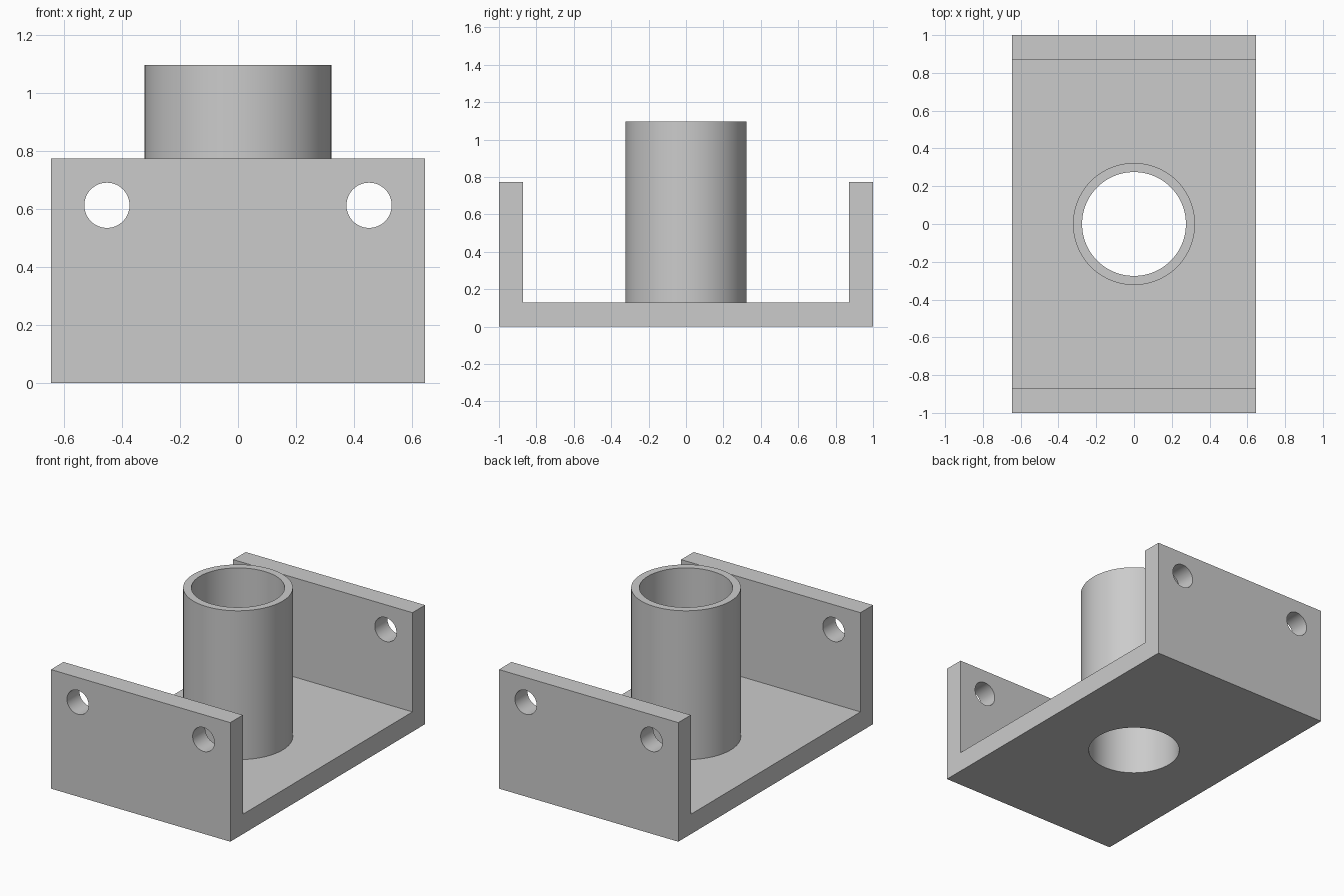
import bpy
import bmesh
from math import radians
from mathutils import Matrix

cube = bpy.data.objects.get("Cube")
if cube:
    bpy.data.objects.remove(cube, do_unlink=True)

# Main dimensions
HALF_W, HALF_L = 0.645, 1.0
WALL, WALL_TOP = 0.129, 0.774
TUBE_R, BORE_R, TUBE_TOP = 0.323, 0.275, 1.097
HOLE_R, HOLE_X, HOLE_Z = 0.078, 0.452, 0.613

grey = bpy.data.materials.new("plain grey")
grey.use_nodes = True
grey.diffuse_color = (0.6, 0.6, 0.6, 1)
grey.node_tree.nodes["Principled BSDF"].inputs["Base Color"].default_value = (0.6, 0.6, 0.6, 1)


def make_object(name, bm):
    bmesh.ops.recalc_face_normals(bm, faces=bm.faces)
    mesh = bpy.data.meshes.new(name)
    bm.to_mesh(mesh)
    bm.free()
    mesh.materials.append(grey)
    obj = bpy.data.objects.new(name, mesh)
    bpy.context.collection.objects.link(obj)
    return obj


def cylinder(name, radius, depth, matrix, sides=64):
    bm = bmesh.new()
    bmesh.ops.create_cone(bm, cap_ends=True, segments=sides, radius1=radius,
                          radius2=radius, depth=depth, matrix=matrix)
    return make_object(name, bm)


def boolean(target, tool, operation):
    mod = target.modifiers.new(tool.name, 'BOOLEAN')
    mod.operation, mod.solver, mod.object = operation, 'EXACT', tool
    bpy.context.view_layer.objects.active = target
    bpy.ops.object.modifier_apply(modifier=mod.name)
    bpy.data.objects.remove(tool, do_unlink=True)


# U-shaped channel: side profile extruded across the width
inner = HALF_L - WALL
profile = [(-HALF_L, 0), (HALF_L, 0), (HALF_L, WALL_TOP), (inner, WALL_TOP),
           (inner, WALL), (-inner, WALL), (-inner, WALL_TOP), (-HALF_L, WALL_TOP)]
bm = bmesh.new()
face = bm.faces.new([bm.verts.new((-HALF_W, y, z)) for y, z in profile])
ext = bmesh.ops.extrude_face_region(bm, geom=[face])
bmesh.ops.translate(bm, vec=(2 * HALF_W, 0, 0),
                    verts=[v for v in ext["geom"] if isinstance(v, bmesh.types.BMVert)])
bracket = make_object("channel_bracket", bm)

# Upright tube joined to the base, bored right through
tube_bottom = WALL / 2
tube = cylinder("upright_tube", TUBE_R, TUBE_TOP - tube_bottom,
                Matrix.Translation((0, 0, (TUBE_TOP + tube_bottom) / 2)), 96)
boolean(bracket, tube, 'UNION')
bore = cylinder("bore_cutter", BORE_R, 4, Matrix.Identity(4), 96)
boolean(bracket, bore, 'DIFFERENCE')

# Bolt holes through both end walls
for side in (-1, 1):
    for end in (-1, 1):
        place = Matrix.Translation((side * HOLE_X, end * (HALF_L - WALL / 2), HOLE_Z))
        drill = cylinder("hole_cutter", HOLE_R, 3 * WALL,
                         place @ Matrix.Rotation(radians(90), 4, 'X'), 48)
        boolean(bracket, drill, 'DIFFERENCE')

# Smooth round walls, crisp edges
bpy.ops.object.select_all(action='DESELECT')
bracket.select_set(True)
bpy.context.view_layer.objects.active = bracket
bpy.ops.object.shade_smooth_by_angle(angle=radians(30))
